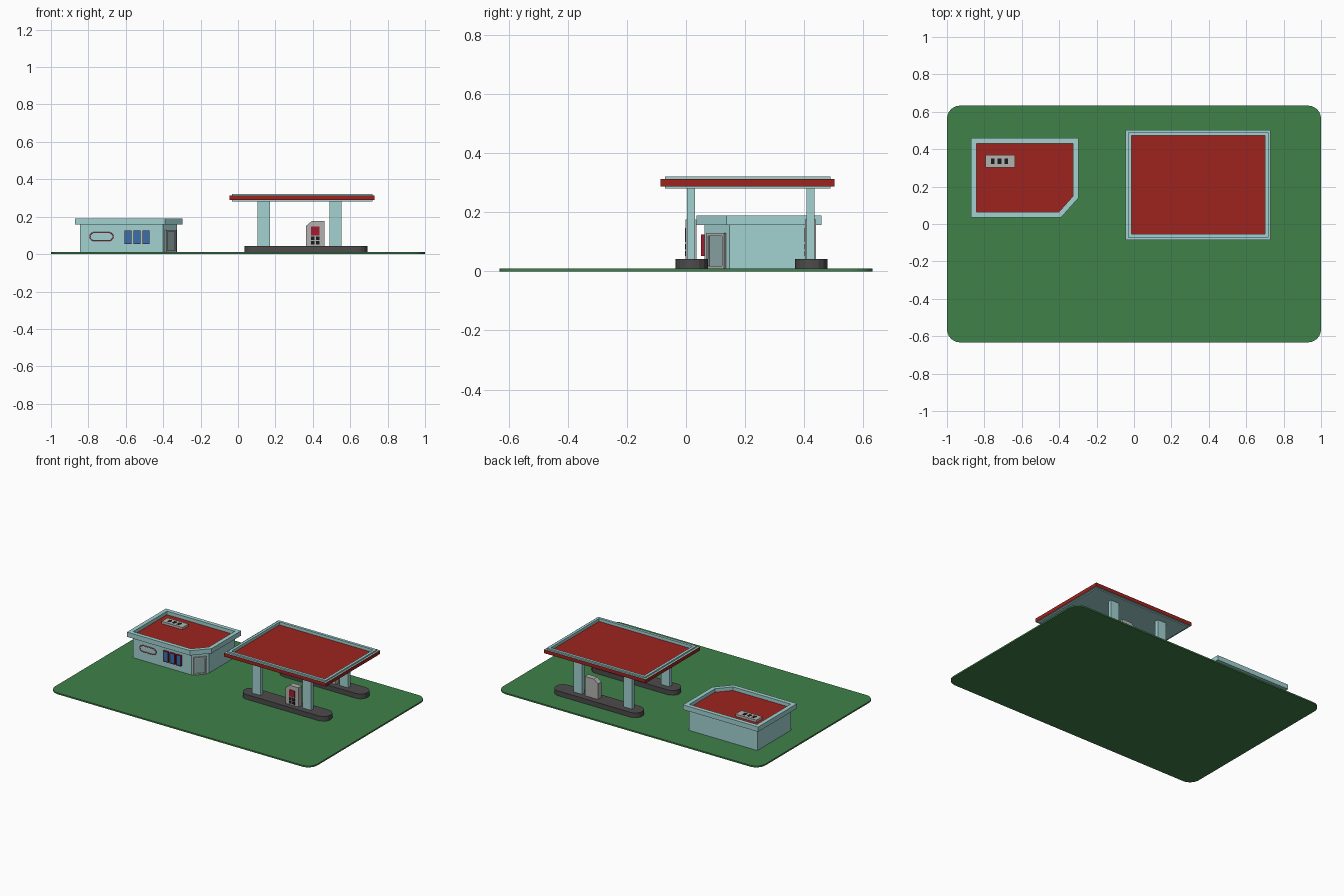
import bpy, bmesh, math
from mathutils import Matrix, Vector

if "Cube" in bpy.data.objects:
    bpy.data.objects.remove(bpy.data.objects["Cube"])

COLORS = {"green": (.05, .22, .065), "teal": (.36, .64, .64), "red": (.34, .017, .013),
          "dark": (.075, .07, .07), "blue": (.04, .16, .43), "grey": (.45, .45, .44),
          "black": (.01, .01, .01), "crimson": (.36, .012, .03), "pink": (.6, .08, .1),
          "glass": (.28, .42, .42)}
MATS = {}
for key, c in COLORS.items():
    MATS[key] = bpy.data.materials.new(key)
    MATS[key].diffuse_color = (*c, 1)


def finish(name, bm, *colors):
    bmesh.ops.recalc_face_normals(bm, faces=bm.faces)
    me = bpy.data.meshes.new(name)
    bm.to_mesh(me)
    bm.free()
    for c in colors:
        me.materials.append(MATS[c])
    ob = bpy.data.objects.new(name, me)
    bpy.context.collection.objects.link(ob)
    return ob


def extruded(pts, z0, z1):
    bm = bmesh.new()
    face = bm.faces.new([bm.verts.new((x, y, z0)) for x, y in pts])
    ext = bmesh.ops.extrude_face_region(bm, geom=[face])["geom"]
    bmesh.ops.translate(bm, vec=(0, 0, z1 - z0),
                        verts=[v for v in ext if isinstance(v, bmesh.types.BMVert)])
    bmesh.ops.recalc_face_normals(bm, faces=bm.faces)
    if not bm.faces:
        return bm
    return bm


def rect(x0, x1, y0, y1):
    return [(x0, y0), (x1, y0), (x1, y1), (x0, y1)]


def rounded(x0, x1, y0, y1, rx, ry, n):
    pts = []
    for i, (cx, cy) in enumerate(rect(x0 + rx, x1 - rx, y0 + ry, y1 - ry)):
        for k in range(n + 1):
            a = math.pi * (1 + i / 2) + k * math.pi / 2 / n
            pts.append((cx + rx * math.cos(a), cy + ry * math.sin(a)))
    return pts


def box(name, x0, x1, y0, y1, z0, z1, color):
    return finish(name, extruded(rect(x0, x1, y0, y1), z0, z1), color)


def recess(bm, direction, rim, depth):
    """Sink the face pointing in the given direction, leaving a rim; floor gets slot 1."""
    bm.normal_update()
    face = max(bm.faces, key=lambda f: f.normal.dot(Vector(direction)))
    bmesh.ops.inset_individual(bm, faces=[face], thickness=rim, use_even_offset=True)
    bmesh.ops.inset_individual(bm, faces=[face], thickness=0, depth=-depth)
    face.material_index = 1
    return bm


# Lawn
finish("ground_plate", extruded(rounded(-1, 1, -.633, .633, .07, .07, 6), 0, .01), "green")

# Shop walls and sunken roof, sharing the cut-off corner
finish("shop_walls", extruded([(-.845, .063), (-.4, .063), (-.325, .147), (-.325, .43),
                               (-.845, .43)], .01, .16), "teal")
roof = extruded([(-.871, .035), (-.39, .035), (-.298, .138), (-.298, .459),
                 (-.871, .459)], .157, .19)
finish("shop_roof", recess(roof, (0, 0, 1), .028, .024), "teal", "red")

# Roof vent with three openings
box("roof_vent", -.795, -.635, .303, .368, .166, .182, "grey")
for i in range(3):
    x = -.765 + i * .036
    box(f"vent_opening_{i + 1}", x, x + .02, .32, .35, .18, .1835, "black")

# Shop windows
for i in range(3):
    x = -.607 + i * .0485
    bm = recess(extruded(rect(x, x + .038, .05, .065), .053, .126), (0, -1, 0), .003, .003)
    finish(f"window_{i + 1}", bm, "crimson", "blue")

# Oval wall outline
cu = bpy.data.curves.new("wall_oval", "CURVE")
cu.dimensions = "3D"
cu.bevel_depth = .003
cu.bevel_resolution = 1
pts = rounded(-.792, -.668, .073, .115, .021, .021, 5)
sp = cu.splines.new("POLY")
sp.points.add(len(pts) - 1)
sp.use_cyclic_u = True
for p, (x, z) in zip(sp.points, pts):
    p.co = (x, .061, z, 1)
cu.materials.append(MATS["pink"])
bpy.context.collection.objects.link(bpy.data.objects.new("wall_oval", cu))

# Door set in the angled corner
bm = recess(extruded(rect(-.041, .041, -.009, .006), .01, .13), (0, -1, 0), .009, .006)
door = finish("shop_door", bm, "grey", "glass")
door.matrix_world = Matrix.Translation((-.3625, .105, 0)) @ Matrix.Rotation(
    math.atan2(.084, .075), 4, "Z")

# Canopy: sunken roof and a wider fascia band with red sides
bm = extruded(rect(-.031, .718, -.072, .49), .281, .322)
finish("canopy_roof", recess(bm, (0, 0, 1), .018, .02), "teal", "red")
bm = bmesh.new()
outer, inner = rect(-.045, .73, -.086, .503), rect(-.031, .718, -.072, .49)
rings = [[bm.verts.new((x, y, z)) for x, y in r]
         for r, z in ((outer, .288), (outer, .313), (inner, .313), (inner, .288))]
for j in range(4):
    for i in range(4):
        a, b = rings[j], rings[(j + 1) % 4]
        f = bm.faces.new((a[i], a[(i + 1) % 4], b[(i + 1) % 4], b[i]))
        f.material_index = 1 if j == 0 else 0
finish("canopy_fascia", bm, "teal", "red")

# Two pump islands, each with two columns and one pump
for side, y in (("front", 0), ("back", .405)):
    finish(f"{side}_island", extruded(rounded(.035, .692, y - .035, y + .075, .055, .05, 4),
                                      .01, .043), "dark")
    for n, x in (("left", .105), ("right", .488)):
        box(f"{side}_{n}_column", x, x + .065, y + .004, y + .031, .042, .285, "teal")

    # Pump body is a side-cut profile stood upright
    profile = [(.363, .042), (.462, .042), (.462, .176), (.393, .176), (.363, .15)]
    bm = extruded(profile, -.036, .001)
    bmesh.ops.transform(bm, matrix=Matrix.Translation((0, y, 0)) @ Matrix.Rotation(
        math.pi / 2, 4, "X"), verts=bm.verts)
    finish(f"{side}_pump_body", bm, "grey")
    box(f"{side}_pump_screen", .391, .435, y - .004, y, .1, .147, "crimson")
    for r in range(2):
        for c in range(2):
            x, z = .391 + c * .025, .052 + r * .023
            box(f"{side}_pump_key_{r}{c}", x, x + .019, y - .004, y, z, z + .018, "black")

for m in bpy.data.materials:
    if m.users and not m.is_grease_pencil:
        m.use_nodes = True
        m.node_tree.nodes["Principled BSDF"].inputs["Base Color"].default_value = m.diffuse_color
